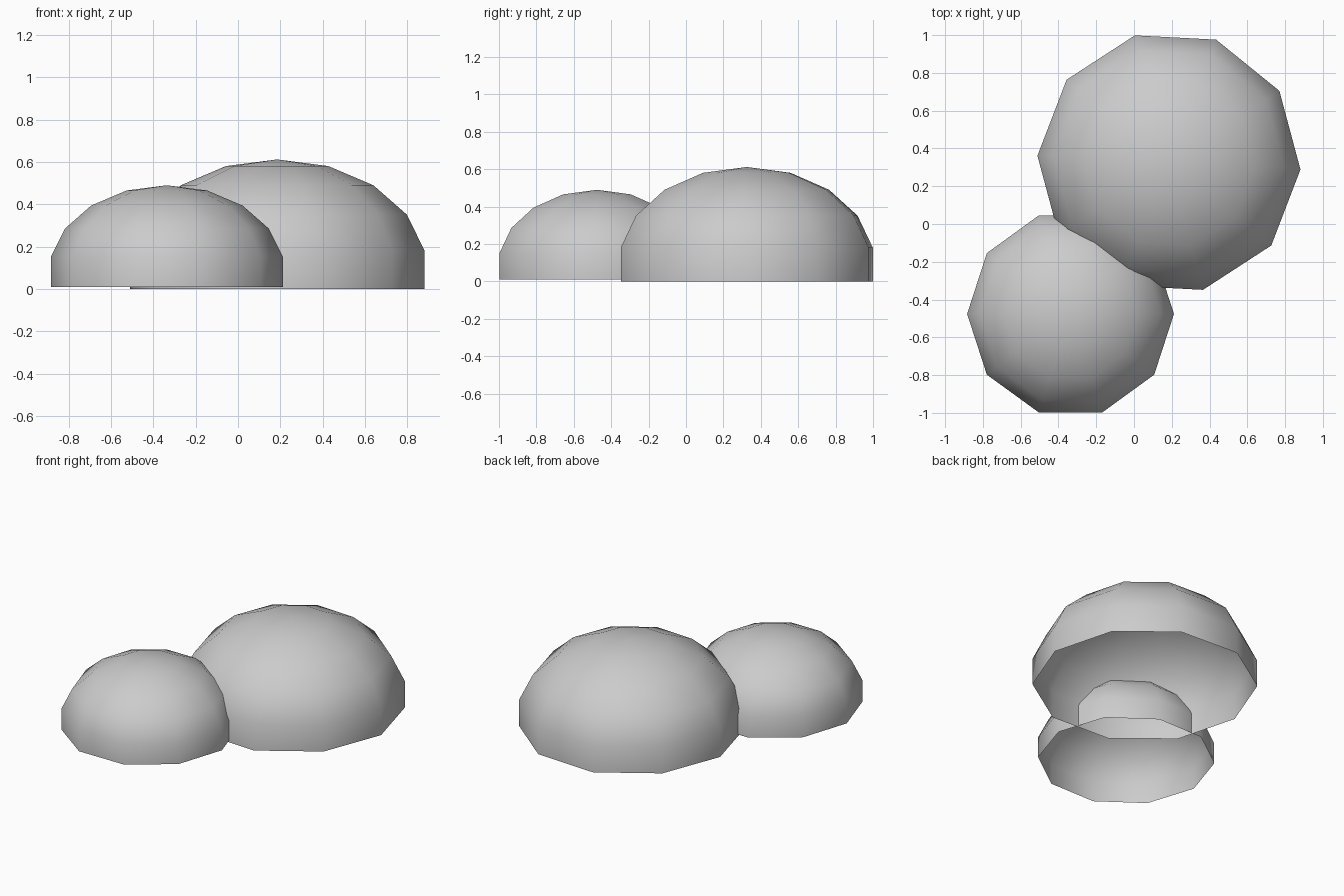
import bpy, bmesh
from math import sin, cos, radians, tau
from mathutils import Matrix

if "Cube" in bpy.data.objects:
    bpy.data.objects.remove(bpy.data.objects["Cube"])


def dome(name, centre, radius, height, turn):
    """Open-bottomed squashed sphere: ten sides, rings every 20 degrees from the pole."""
    bm = bmesh.new()
    verts = [bm.verts.new((radius * sin(radians(a)), 0, height * cos(radians(a))))
             for a in (0, 20, 40, 60, 80, 100)]
    edges = [bm.edges.new(pair) for pair in zip(verts, verts[1:])]
    bmesh.ops.spin(bm, geom=verts + edges, cent=(0, 0, 0), axis=(0, 0, 1),
                   angle=tau, steps=10)
    bmesh.ops.remove_doubles(bm, verts=bm.verts, dist=0.001)
    # Make all faces point outwards
    bmesh.ops.recalc_face_normals(bm, faces=bm.faces)
    bm.normal_update()
    if sum(f.normal.dot(f.calc_center_median()) for f in bm.faces) < 0:
        bmesh.ops.reverse_faces(bm, faces=bm.faces)
    bmesh.ops.rotate(bm, verts=bm.verts, matrix=Matrix.Rotation(radians(turn), 3, 'Z'))
    for f in bm.faces:
        f.smooth = True
    mesh = bpy.data.meshes.new(name)
    bm.to_mesh(mesh)
    bm.free()
    obj = bpy.data.objects.new(name, mesh)
    obj.location = centre
    bpy.context.collection.objects.link(obj)
    return obj


# Large mound at the back right, small mound at the front left
dome("large_mound", (0.185, 0.325, 0.091), 0.708, 0.521, -3)
dome("small_mound", (-0.336, -0.476, 0.081), 0.556, 0.409, 0)
